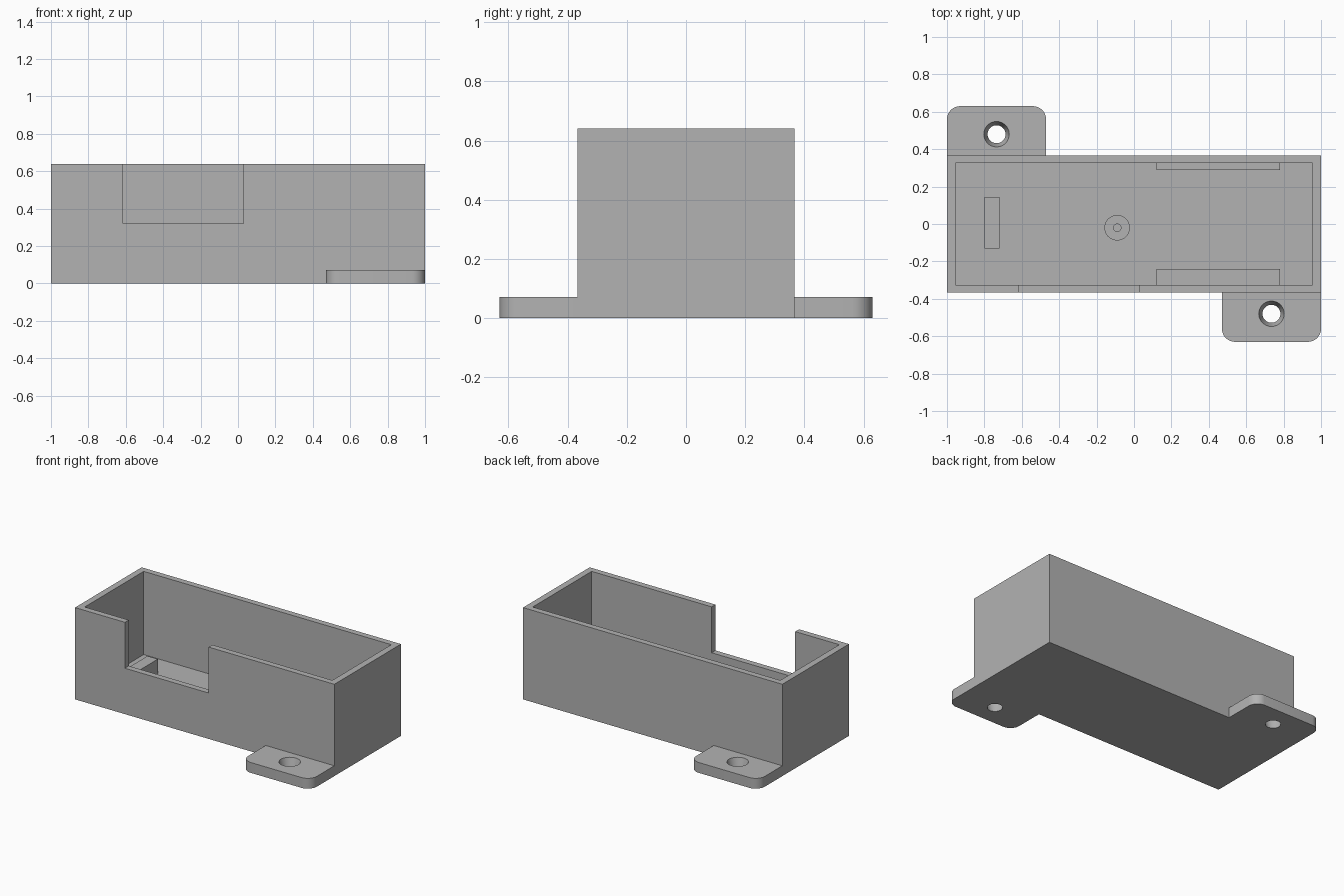
import bpy, bmesh, math
from mathutils import Matrix, Vector

old = bpy.data.objects.get("Cube")
if old:
    bpy.data.objects.remove(old, do_unlink=True)

grey = bpy.data.materials.new("plain grey")
grey.use_nodes = True
grey.diffuse_color = (0.45, 0.45, 0.45, 1)
grey.node_tree.nodes["Principled BSDF"].inputs["Base Color"].default_value = (0.45, 0.45, 0.45, 1)


def finish(name, bm):
    mesh = bpy.data.meshes.new(name)
    bmesh.ops.recalc_face_normals(bm, faces=bm.faces)
    bm.to_mesh(mesh)
    bm.free()
    mesh.materials.append(grey)
    obj = bpy.data.objects.new(name, mesh)
    bpy.context.collection.objects.link(obj)
    return obj


def box(name, lo, hi, round_side=0, radius=0.07):
    """Box between two corners; round_side rounds the upright edges facing that y sign."""
    lo, hi = Vector(lo), Vector(hi)
    bm = bmesh.new()
    bmesh.ops.create_cube(bm, size=1, matrix=Matrix.Translation((lo + hi) / 2)
                          @ Matrix.Diagonal((*(hi - lo), 1)))
    if round_side:
        mid = (lo.y + hi.y) / 2
        edges = [e for e in bm.edges
                 if abs(e.verts[0].co.z - e.verts[1].co.z) > 0.01
                 and (e.verts[0].co.y - mid) * round_side > 0]
        bmesh.ops.bevel(bm, geom=edges, offset=radius, segments=8,
                        profile=0.5, affect='EDGES')
    return finish(name, bm)


def cone(name, x, y, z0, z1, r0, r1):
    bm = bmesh.new()
    bmesh.ops.create_cone(bm, cap_ends=True, segments=48, radius1=r0, radius2=r1,
                          depth=z1 - z0, matrix=Matrix.Translation((x, y, (z0 + z1) / 2)))
    return finish(name, bm)


def combine(target, tool, operation):
    mod = target.modifiers.new(operation.title(), 'BOOLEAN')
    mod.operation, mod.solver, mod.object = operation, 'EXACT', tool
    bpy.context.view_layer.objects.active = target
    bpy.ops.object.modifier_apply(modifier=mod.name)
    bpy.data.objects.remove(tool, do_unlink=True)


def smooth(obj):
    bpy.ops.object.select_all(action='DESELECT')
    obj.select_set(True)
    bpy.context.view_layer.objects.active = obj
    bpy.ops.object.shade_smooth_by_angle(angle=math.radians(30))


W, H, FLOOR, TAB = 0.367, 0.64, 0.06, 0.072
IN_X, IN_Y = 0.955, 0.325

# Open-topped case with mounting tabs at opposite corners
case = box("case", (-1, -W, 0), (1, W, H))
for s in (1, -1):
    xs = sorted((0.47 * s, s))
    ys = sorted((-0.63 * s, -0.34 * s))
    tab = box("mounting_tab", (xs[0], ys[0], 0), (xs[1], ys[1], TAB), round_side=-s)
    combine(case, tab, 'UNION')

# Inner cavity and the window in the front wall
combine(case, box("cavity", (-IN_X, -IN_Y, FLOOR), (IN_X, IN_Y, 1)), 'DIFFERENCE')
combine(case, box("window", (-0.615, -0.5, 0.32), (0.03, -0.2, 1)), 'DIFFERENCE')

# Tapered screw holes through the tabs
for s in (1, -1):
    e, slope = 0.02, (0.068 - 0.048) / TAB
    hole = cone("screw_hole", 0.735 * s, -0.48 * s, -e, TAB + e,
                0.048 - slope * e, 0.068 + slope * e)
    combine(case, hole, 'DIFFERENCE')
smooth(case)

# Supports on the floor inside
RIB = 0.16
box("end_stop", (-0.8, -0.13, FLOOR), (-0.72, 0.145, RIB))
box("front_ledge", (0.12, -IN_Y, FLOOR), (0.78, -0.24, RIB))
box("back_ledge", (0.12, 0.29, FLOOR), (0.78, IN_Y, RIB))

# Screw post with a pilot hole
post = cone("screw_post", -0.09, -0.02, FLOOR, RIB, 0.068, 0.068)
combine(post, cone("pilot_hole", -0.09, -0.02, FLOOR + 0.01, RIB + 0.1, 0.02, 0.02), 'DIFFERENCE')
smooth(post)
